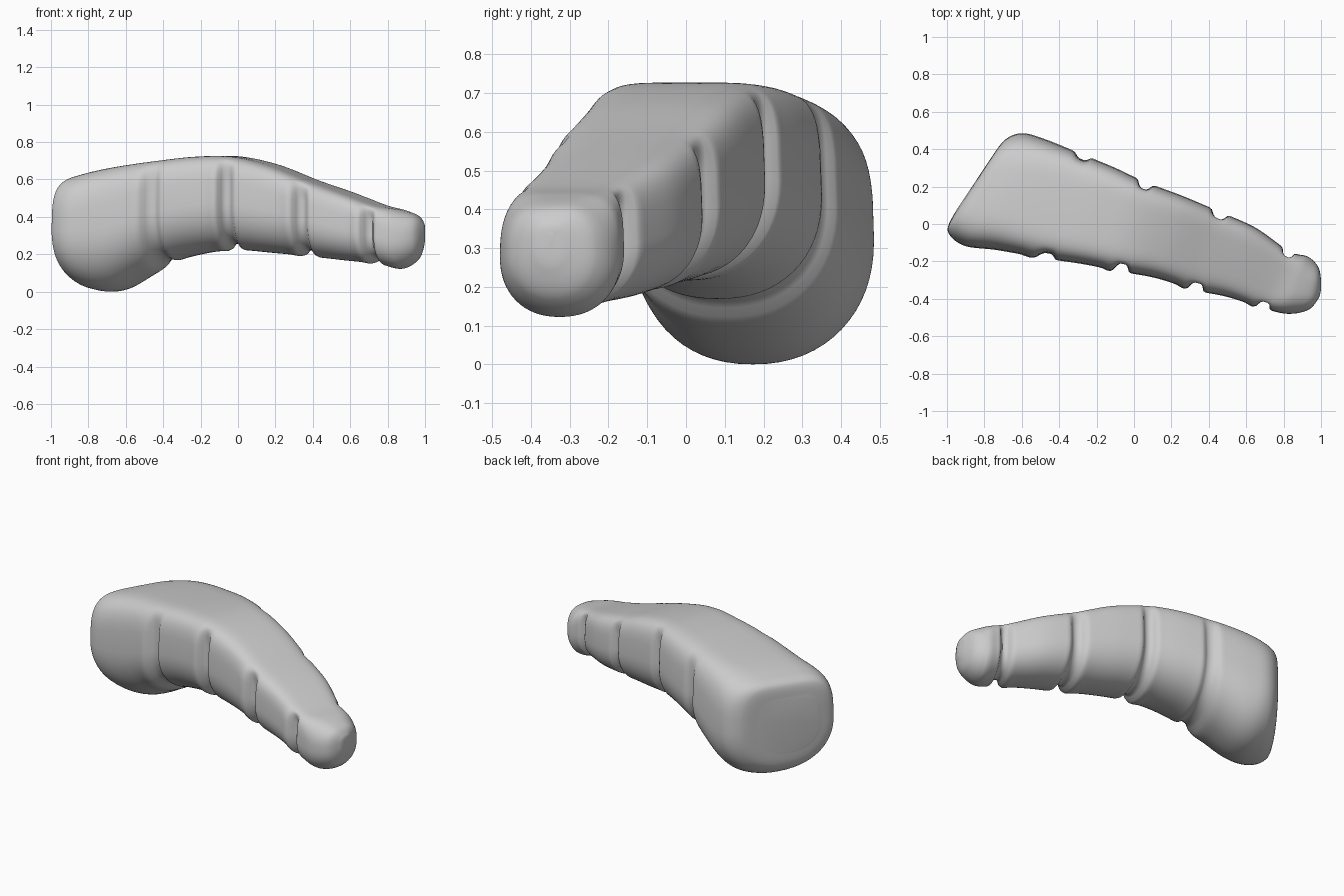
import bpy, bmesh
from math import cos, sin, pi, exp
from mathutils import Vector

if "Cube" in bpy.data.objects:
    bpy.data.objects.remove(bpy.data.objects["Cube"])

# Stations along the body: front edge x,y / back edge x,y / top z / bottom z
ROWS = [
    (-.965, .05, -.76, .36, .50, .17),
    (-.995, -.04, -.69, .45, .59, .07),
    (-.91, -.115, -.60, .485, .63, .01),
    (-.73, -.14, -.48, .455, .665, .01),
    (-.47, -.185, -.27, .37, .70, .145),
    (-.27, -.215, -.10, .30, .72, .20),
    (-.07, -.255, .06, .225, .72, .22),
    (.12, -.29, .26, .15, .675, .205),
    (.33, -.355, .46, .065, .595, .185),
    (.50, -.39, .65, -.02, .53, .165),
    (.69, -.45, .83, -.145, .46, .145),
    (.82, -.48, .93, -.175, .435, .12),
    (.93, -.46, .985, -.23, .405, .165),
    (.985, -.40, 1.0, -.30, .365, .24),
    (1.0, -.35, 1.0, -.34, .335, .31),
]
GROOVES = {4: .03, 6: .045, 8: .045, 10: .045}   # station: depth
STEPS, SIDES = 14, 64


def station(t):
    """Catmull-Rom interpolation of the station table."""
    i = min(int(t), len(ROWS) - 2)
    u = t - i
    p = [ROWS[max(0, min(len(ROWS) - 1, i + k))] for k in (-1, 0, 1, 2)]
    return [.5 * (2 * b + (c - a) * u + (2 * a - 5 * b + 4 * c - d) * u * u
                  + (3 * b - a - 3 * c + d) * u ** 3) for a, b, c, d in zip(*p)]


def groove(t, lip):
    """Inward offset: a soft trench with an optional small lip before it."""
    g = 0
    for pos, depth in GROOVES.items():
        d = t - pos
        g += depth * exp(-(d / .18) ** 4) - lip * exp(-((d + .32) / .14) ** 2)
    return g


def power(v, e):
    return (1 if v >= 0 else -1) * abs(v) ** e


def ramp(t, a, b):
    u = max(0, min(1, (t - a) / (b - a)))
    return u * u * (3 - 2 * u)


def ring(bm, t):
    fx, fy, bx, by, zt, zb = station(t)
    mid, half = Vector(((fx + bx) / 2, (fy + by) / 2)), Vector(((bx - fx) / 2, (by - fy) / 2))
    width = max(half.length, .001)
    zm = zb + (zt - zb) * .5
    # crisp top edges in the middle, softer at the base and the tip
    e = .35 + .11 * (1 - ramp(t, 2, 4)) + .33 * ramp(t, 10, 11.6)
    verts = []
    for k in range(SIDES):
        a = 2 * pi * k / SIDES
        c, s = cos(a), sin(a)
        back = (1 + c) / 2
        g = groove(t, .009 * (1 - back)) * (1 - .15 * back)
        if s >= 0:      # boxy flat-topped upper half
            h = power(s, e)
            x = power(c, e) * (1 - .08 * h * h)
            z = zm + (zt - zm) * h
            fade = max(.08, 1 - max(0, (h - .35) / .6) ** 2)
        else:           # rounded underside
            h = power(s, .9)
            x = power(c, .9 if e < .6 else .95)
            z = zm + (zm - zb - .8 * g) * h
            fade = 1
        p = mid + half * x * (1 - g * fade / width)
        verts.append(bm.verts.new((p.x, p.y, z)))
    return verts


# Segmented body lofted from base to tip
bm = bmesh.new()
n = (len(ROWS) - 1) * STEPS
rings = [ring(bm, i / STEPS) for i in range(n + 1)]
for r0, r1 in zip(rings, rings[1:]):
    for k in range(SIDES):
        j = (k + 1) % SIDES
        bm.faces.new((r0[k], r0[j], r1[j], r1[k]))
bm.faces.new(rings[0])
bm.faces.new(rings[-1])
bmesh.ops.recalc_face_normals(bm, faces=bm.faces)
low = min(v.co.z for v in bm.verts)
bmesh.ops.translate(bm, verts=bm.verts, vec=(0, 0, -low))
mesh = bpy.data.meshes.new("segmented_body")
bm.to_mesh(mesh)
bm.free()
body = bpy.data.objects.new("segmented_body", mesh)
bpy.context.collection.objects.link(body)
bpy.context.view_layer.objects.active = body
body.select_set(True)
bpy.ops.object.shade_smooth_by_angle(angle=.8)
